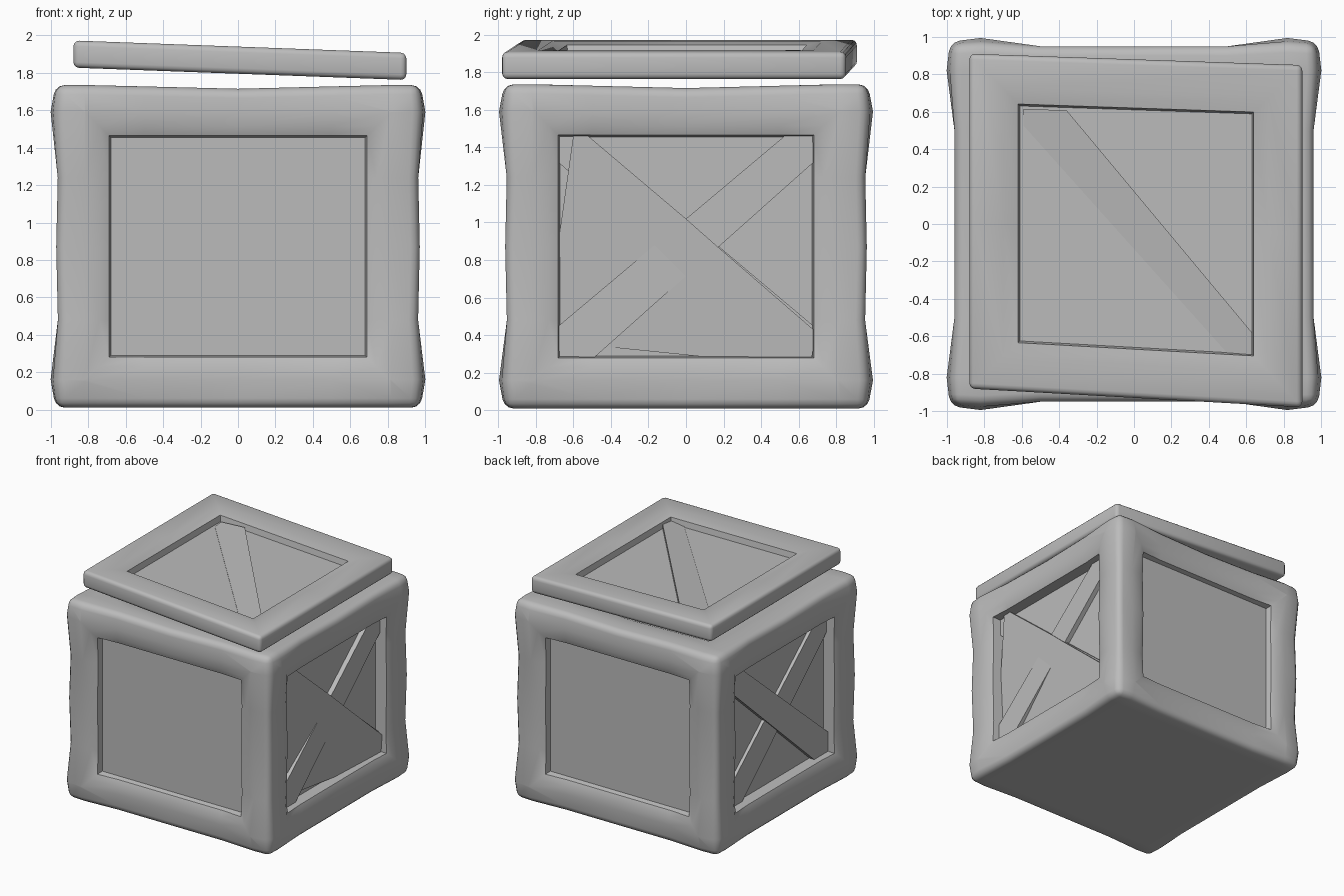
import bpy, bmesh, math
from mathutils import Vector

cube = bpy.data.objects.get("Cube")
if cube:
    bpy.data.objects.remove(cube, do_unlink=True)

grey = bpy.data.materials.new("plain grey")
grey.use_nodes = True
COLOR = (0.5, 0.5, 0.5, 1)
grey.diffuse_color = COLOR
grey.node_tree.nodes["Principled BSDF"].inputs["Base Color"].default_value = COLOR


def finish(bm, name):
    bmesh.ops.recalc_face_normals(bm, faces=bm.faces)
    mesh = bpy.data.meshes.new(name)
    bm.to_mesh(mesh)
    bm.free()
    mesh.materials.append(grey)
    obj = bpy.data.objects.new(name, mesh)
    bpy.context.collection.objects.link(obj)
    bpy.ops.object.select_all(action='DESELECT')
    obj.select_set(True)
    bpy.context.view_layer.objects.active = obj
    bpy.ops.object.shade_smooth_by_angle(angle=math.radians(35))
    return obj


def rounded_box(half, z0, z1, bevel):
    bm = bmesh.new()
    bmesh.ops.create_cube(bm, size=2)
    for v in bm.verts:
        v.co = (v.co.x * half[0], v.co.y * half[1], z1 if v.co.z > 0 else z0)
    bmesh.ops.bevel(bm, geom=bm.edges[:], offset=bevel, segments=3,
                    profile=0.5, affect='EDGES')
    bm.normal_update()
    return bm


def recess(bm, direction, depth, rim, slope):
    # Flat rim, soft slope, then a steep wall down to the panel
    d = Vector(direction)
    face = max((f for f in bm.faces if f.normal.dot(d) > 0.99),
               key=lambda f: f.calc_area())
    for thick, drop in ((rim, 0), (slope, -0.02), (0.01, 0.02 - depth)):
        bmesh.ops.inset_individual(bm, faces=[face], thickness=thick, depth=drop,
                                   use_even_offset=True)


def slice_at(bm, axis, values):
    normal = Vector((0, 0, 0))
    normal[axis] = 1
    for value in values:
        bmesh.ops.bisect_plane(bm, geom=bm.verts[:] + bm.edges[:] + bm.faces[:],
                               plane_co=normal * value, plane_no=normal)


def slab(name, outline, depth, mapping=None):
    # Polygon board pushed back along the depth vector
    bm = bmesh.new()
    front = [bm.verts.new(p) for p in outline]
    back = [bm.verts.new(Vector(p) + Vector(depth)) for p in outline]
    bm.faces.new(front)
    bm.faces.new(back[::-1])
    n = len(front)
    for i in range(n):
        bm.faces.new((front[i], back[i], back[(i + 1) % n], front[(i + 1) % n]))
    if mapping:
        for v in bm.verts:
            v.co = mapping(v.co)
    return finish(bm, name)


# Crate body with recessed sides
body = rounded_box((0.96, 0.95), 0.01, 1.735, 0.05)
for direction, depth in (((1, 0, 0), 0.11), ((-1, 0, 0), 0.11), ((0, 1, 0), 0.06),
                         ((0, -1, 0), 0.06), ((0, 0, 1), 0.06)):
    recess(body, direction, depth, 0.17, 0.05)
for axis in (0, 1):
    slice_at(body, axis, (-0.82, -0.5, 0, 0.5, 0.82))
slice_at(body, 2, (0.16, 0.48, 0.87, 1.24, 1.59))


def hat(t):
    return max(0, 1 - abs(abs(t) - 0.82) / 0.28)


# Swollen corners and slightly narrowed middles
for v in body.verts:
    x, y, z = v.co
    h = (z - 0.875) / 0.87
    middle_z = max(0, 1 - abs(h) / 0.6)
    if abs(x) > 0.9:
        v.co.x += math.copysign(0.042 * hat(y) * hat(h) - 0.012 * middle_z, x)
    if abs(y) > 0.89:
        v.co.y += math.copysign(0.045 * hat(x) * hat(h) - 0.012 * middle_z, y)
    if z > 1.6:
        v.co.z -= 0.02 * max(0, 1 - min(abs(x), abs(y)) / 0.8)
finish(body, "crate_body")

# Crossed braces on both sides
BRACE = ((0.53, 1.465), (0.69, 1.465), (0.69, 1.33), (-0.49, 0.28),
         (-0.69, 0.28), (-0.69, 0.44))
for side, label in ((1, "left"), (-1, "right")):
    for flip, out in ((1, 0.892), (-1, 0.878)):
        kind = "rising" if flip == 1 else "falling"
        slab(f"{label}_{kind}_brace",
             [(side * out, flip * y, z) for y, z in BRACE], (-side * 0.06, 0, 0))

# Leaning board behind the left opening
BOARD = ((-0.6, 1.46), (-0.52, 1.46), (0, 1.02), (0.17, 0.87), (0.69, 0.42),
         (0.67, 0.285), (0.1, 0.285), (-0.44, 0.34), (-0.68, 0.29), (-0.69, 0.82))
slab("left_leaning_board", [(0.86 + 0.045 * (y + z), y, z) for y, z in BOARD],
     (-0.06, 0, 0))


# Tilted and skewed lid
def lid_place(p):
    x, y, z = p
    skew = -0.056 if y < 0 else -0.034
    return Vector((x + 0.01, y - 0.025 + skew * x, z - 0.037 * x))


lid = rounded_box((0.89, 0.905), 1.795, 1.94, 0.03)
recess(lid, (0, 0, 1), 0.07, 0.15, 0.08)
slice_at(lid, 1, (0,))
for v in lid.verts:
    v.co = lid_place(v.co)
finish(lid, "lid")

# Diagonal brace in the lid, sunk along one edge
LID_BRACE = ((-0.6, 0.62, 0.01), (-0.37, 0.62, 0.035), (0.62, -0.52, 0.035),
             (0.62, -0.65, 0.02), (0.5, -0.65, 0.005), (-0.6, 0.53, 0.005))
slab("lid_brace", [(x, y, 1.87 + h) for x, y, h in LID_BRACE], (0, 0, -0.04), lid_place)
